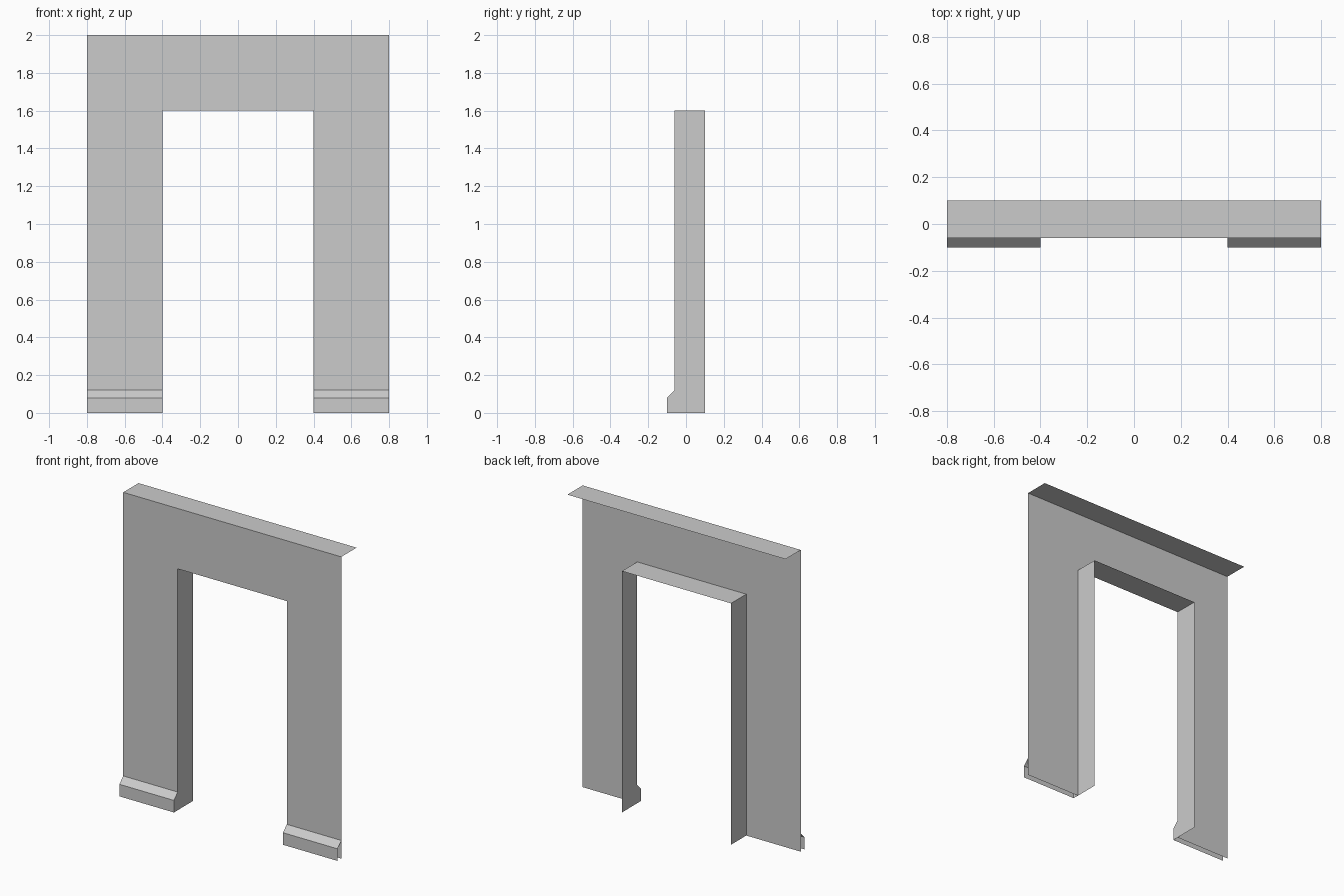
import bpy, bmesh

if "Cube" in bpy.data.objects:
    bpy.data.objects.remove(bpy.data.objects["Cube"])

W, H = 0.8, 2.0           # half width and height of the wall
OW, OH = 0.4, 1.6         # half width and height of the opening
FRONT, BACK, FOOT = -0.06, 0.10, -0.10


def sheet(name, polygons, mirror=False):
    """Open surface made from polygons, optionally mirrored across x = 0."""
    bm = bmesh.new()
    for poly in polygons:
        bm.faces.new([bm.verts.new(p) for p in poly])
    bmesh.ops.remove_doubles(bm, verts=bm.verts, dist=1e-4)
    mesh = bpy.data.meshes.new(name)
    bm.to_mesh(mesh)
    bm.free()
    obj = bpy.data.objects.new(name, mesh)
    bpy.context.collection.objects.link(obj)
    if mirror:
        obj.modifiers.new("Mirror", 'MIRROR')
    return obj


# Front wall face with the doorway cut out
outline = [(-W, 0), (-OW, 0), (-OW, OH), (OW, OH), (OW, 0), (W, 0), (W, H), (-W, H)]
sheet("wall_front", [[(x, FRONT, z) for x, z in outline]])

# Top of the wall
sheet("wall_top", [[(-W, FRONT, H), (W, FRONT, H), (W, BACK, H), (-W, BACK, H)]])

# Underside of the opening
sheet("door_head", [[(-OW, BACK, OH), (OW, BACK, OH), (OW, FRONT, OH), (-OW, FRONT, OH)]])

# Opening sides, following the skirting profile at the foot
jamb = [(BACK, 0), (FOOT, 0), (FOOT, 0.08), (FRONT, 0.12), (FRONT, OH), (BACK, OH)]
sheet("door_jamb", [[(OW, y, z) for y, z in jamb]], mirror=True)

# Skirting boards: upright face and sloped top, swept along x
profile = [(FOOT, 0), (FOOT, 0.08), (FRONT, 0.12)]
sheet("skirting", [[(OW, *a), (W, *a), (W, *b), (OW, *b)]
                   for a, b in zip(profile, profile[1:])], mirror=True)
